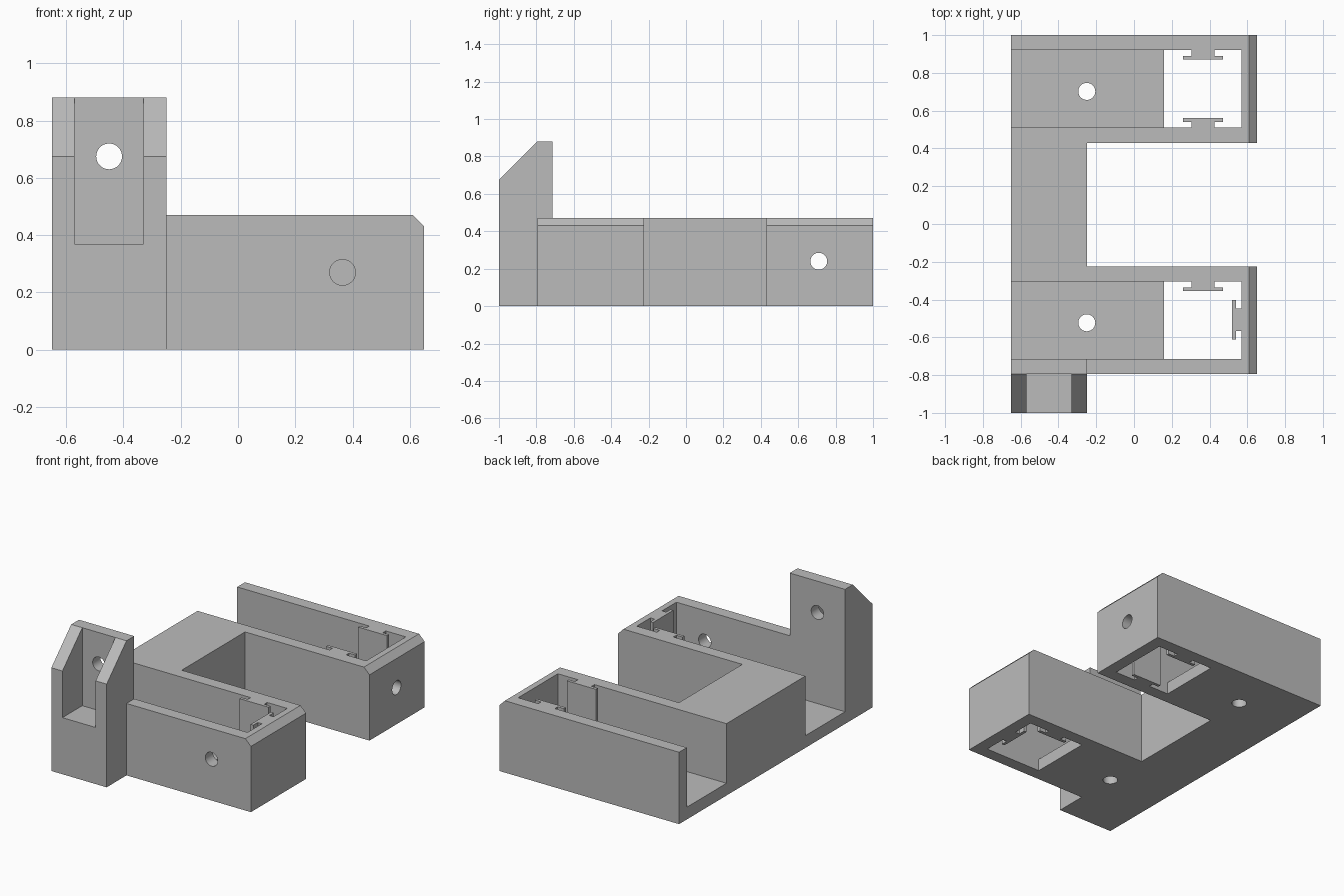
import bpy
import bmesh
from mathutils import Matrix, Vector

cube = bpy.data.objects.get("Cube")
if cube:
    bpy.data.objects.remove(cube, do_unlink=True)

grey = bpy.data.materials.new("light_grey")
grey.use_nodes = True
COLOUR = (0.5, 0.5, 0.5, 1)
grey.diffuse_color = COLOUR
grey.node_tree.nodes["Principled BSDF"].inputs["Base Color"].default_value = COLOUR


def finish(name, bm):
    bmesh.ops.recalc_face_normals(bm, faces=bm.faces)
    mesh = bpy.data.meshes.new(name)
    bm.to_mesh(mesh)
    bm.free()
    mesh.materials.append(grey)
    obj = bpy.data.objects.new(name, mesh)
    bpy.context.collection.objects.link(obj)
    return obj


def prism(name, points, axis, start, end):
    """Extrude a closed profile along one axis; points are the other two axes in order."""
    def place(p, depth):
        co = list(p)
        co.insert("xyz".index(axis), depth)
        return Vector(co)
    bm = bmesh.new()
    face = bm.faces.new([bm.verts.new(place(p, start)) for p in points])
    out = bmesh.ops.extrude_face_region(bm, geom=[face])
    shift = place((0, 0), end - start)
    bmesh.ops.translate(bm, vec=shift, verts=[v for v in out["geom"] if isinstance(v, bmesh.types.BMVert)])
    return finish(name, bm)


def box(name, x, y, z):
    return prism(name, [(x[0], y[0]), (x[1], y[0]), (x[1], y[1]), (x[0], y[1])], "z", *z)


def rod(name, centre, axis, length, radius=0.045):
    turn = {"x": Matrix.Rotation(1.5708, 4, "Y"), "y": Matrix.Rotation(1.5708, 4, "X"), "z": Matrix()}[axis]
    bm = bmesh.new()
    bmesh.ops.create_cone(bm, cap_ends=True, segments=48, radius1=radius, radius2=radius,
                          depth=length, matrix=Matrix.Translation(centre) @ turn)
    return finish(name, bm)


def combine(target, tool, operation):
    mod = target.modifiers.new("combine", "BOOLEAN")
    mod.operation = operation
    mod.solver = "EXACT"
    mod.object = tool
    bpy.context.view_layer.objects.active = target
    bpy.ops.object.modifier_apply(modifier=mod.name)
    bpy.data.objects.remove(tool, do_unlink=True)


L, R, TOP, WALL = -0.65, 0.65, 0.47, 0.08
WEB = -0.25                      # right edge of the linking web and post
POST_BACK = -0.715
ARMS = {"front": (-0.795, -0.225), "back": (0.43, 1.0)}

# C-shaped body
f, b = ARMS["front"], ARMS["back"]
body = prism("bracket_body", [(L, f[0]), (R, f[0]), (R, f[1]), (WEB, f[1]),
                              (WEB, b[0]), (R, b[0]), (R, b[1]), (L, b[1])], "z", 0, TOP)

# Upright post with sloped front
post = prism("post", [(-1, 0), (POST_BACK, 0), (POST_BACK, 0.88), (f[0], 0.88), (-1, 0.675)], "x", L, WEB)
combine(body, post, "UNION")

# Trough, open window, chamfered end and floor hole of each arm
for y0, y1 in ARMS.values():
    inner = (y0 + WALL, y1 - WALL)
    cutters = [
        box("trough", (L - 0.1, R - WALL), inner, (WALL, 1.2)),
        box("window", (0.16, R - WALL), inner, (-0.1, 0.2)),
        prism("chamfer", [(R - 0.04, TOP), (R + 0.06, TOP - 0.1), (R + 0.06, TOP)], "y", y0 - 0.02, y1 + 0.02),
        rod("floor_hole", (WEB, (y0 + y1) / 2 - 0.013, 0), "z", 0.3),
    ]
    for cutter in cutters:
        combine(body, cutter, "DIFFERENCE")

# Post pocket and the wall holes
for cutter in (box("pocket", (L + WALL, WEB - WALL), (-1.1, f[0]), (0.37, 1.1)),
               rod("post_hole", (-0.45, -0.75, 0.675), "y", 0.3),
               rod("front_hole", (0.365, -0.755, 0.27), "y", 0.2),
               rod("end_hole", (0.61, 0.71, 0.24), "x", 0.2)):
    combine(body, cutter, "DIFFERENCE")
bpy.context.view_layer.objects.active = body
body.select_set(True)
bpy.ops.object.shade_smooth_by_angle(angle=0.5)


# T-shaped rails: origin on the wall, pointing into the window
def rail(name, origin, out):
    out = Vector(out)
    side = Vector((-out.y, out.x))
    shape = [(-0.06, 0), (-0.06, 0.03), (-0.105, 0.03), (-0.105, 0.05)]
    shape += [(-s, d) for s, d in reversed(shape)]
    return prism(name, [Vector(origin) + side * s + out * d for s, d in shape], "z", 0, TOP)


rail("back_arm_outer_rail", (0.365, b[1] - WALL), (0, -1))
rail("back_arm_inner_rail", (0.365, b[0] + WALL), (0, 1))
rail("front_arm_inner_rail", (0.365, f[1] - WALL), (0, -1))
rail("front_arm_end_rail", (R - WALL, -0.507), (-1, 0))
